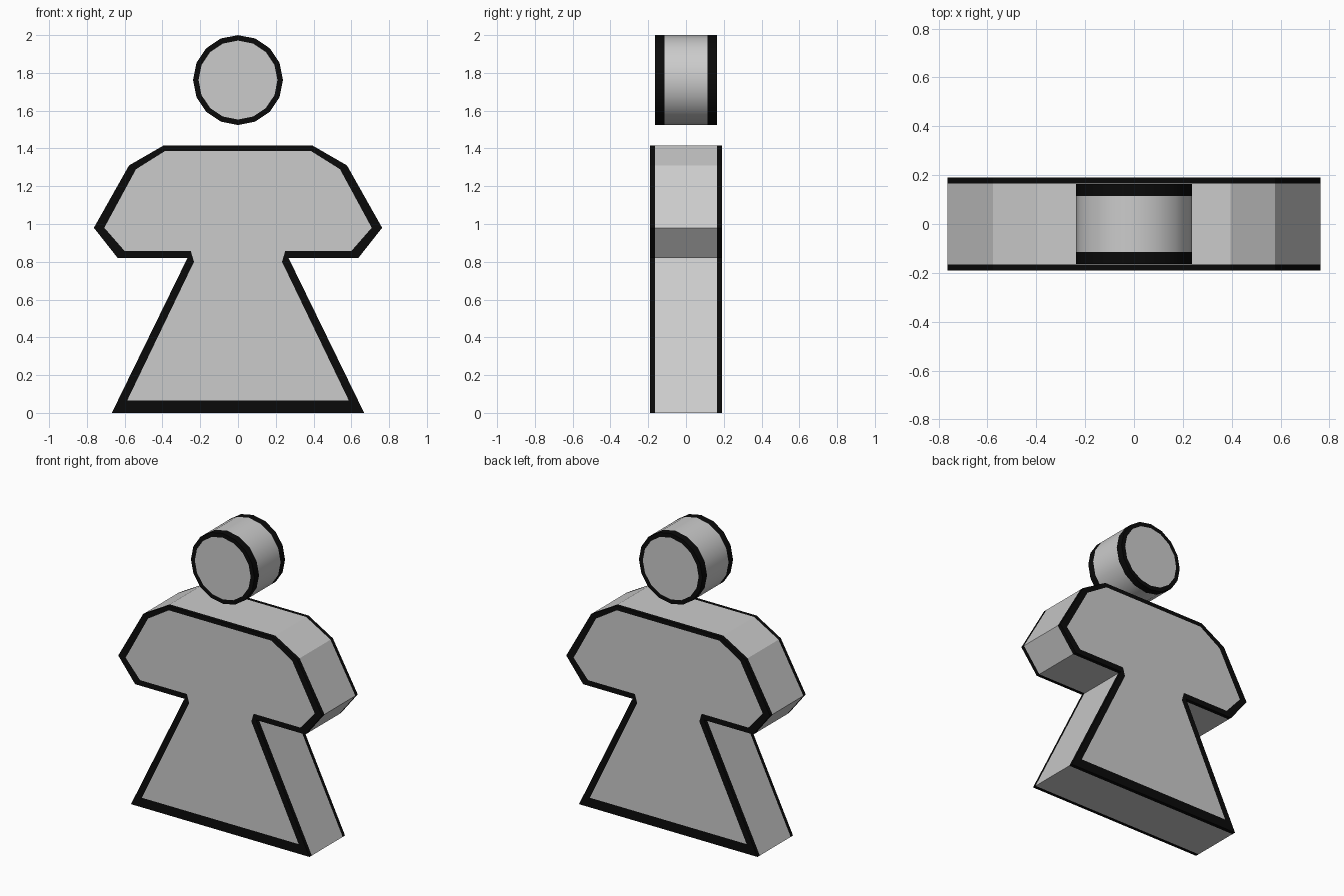
import bpy, math

if "Cube" in bpy.data.objects:
    bpy.data.objects.remove(bpy.data.objects["Cube"])

black = bpy.data.materials.new("black_trim")
black.diffuse_color = (0.003, 0.003, 0.003, 1)
black.use_nodes = True
black.node_tree.nodes["Principled BSDF"].inputs["Base Color"].default_value = black.diffuse_color


def make_object(name, verts, faces, material=None, smooth=False):
    mesh = bpy.data.meshes.new(name)
    mesh.from_pydata(verts, [], faces)
    mesh.update()
    obj = bpy.data.objects.new(name, mesh)
    bpy.context.collection.objects.link(obj)
    if material:
        mesh.materials.append(material)
    if smooth:
        bpy.ops.object.select_all(action='DESELECT')
        obj.select_set(True)
        bpy.context.view_layer.objects.active = obj
        bpy.ops.object.shade_smooth_by_angle(angle=math.radians(30))
    return obj


def loft(groups, caps=()):
    """Skin consecutive (profile, y) rings in each group; fill the cap profiles."""
    verts, faces = [], []
    for rings in groups:
        n, start = len(rings[0][0]), len(verts)
        for profile, y in rings:
            verts += [(x, y, z) for x, z in profile]
        for r in range(len(rings) - 1):
            a, b = start + r * n, start + (r + 1) * n
            for i in range(n):
                j = (i + 1) % n
                faces.append((a + i, b + i, b + j, a + j))
    for profile, y in caps:
        face = list(range(len(verts), len(verts) + len(profile)))
        verts += [(x, y, z) for x, z in profile]
        faces.append(face if y < 0 else face[::-1])
    return verts, faces


def outlined_slab(name, outer, inner, y_wall, y_face, smooth=False):
    """Grey slab with a black border on both faces that wraps onto the sides."""
    make_object(name, *loft([[(outer, -y_wall), (outer, y_wall)]],
                            [(inner, -y_face), (inner, y_face)]), smooth=smooth)
    make_object(name + "_trim", *loft([
        [(inner, -y_face), (outer, -y_face), (outer, -y_wall)],
        [(outer, y_wall), (outer, y_face), (inner, y_face)]]), black, smooth)


def mirrored(half):
    """Complete a right-hand outline, listed bottom to top."""
    return half + [(-x, z) for x, z in reversed(half)]


def circle(radius, cz, sides=16):
    return [(radius * math.cos(2 * math.pi * i / sides),
             cz + radius * math.sin(2 * math.pi * i / sides)) for i in range(sides)]


# Torso with arms and flared skirt
outer = mirrored([(0.668, 0), (0.27, 0.815), (0.266, 0.82), (0.637, 0.82),
                  (0.763, 0.98), (0.577, 1.31), (0.395, 1.415)])
inner = mirrored([(0.587, 0.065), (0.233, 0.80), (0.25, 0.857), (0.60, 0.857),
                  (0.708, 0.98), (0.54, 1.29), (0.385, 1.387)])
outlined_slab("body", outer, inner, 0.165, 0.19)

# Floating disc head
outlined_slab("head", circle(0.238, 1.762), circle(0.209, 1.762),
              0.115, 0.163, smooth=True)
